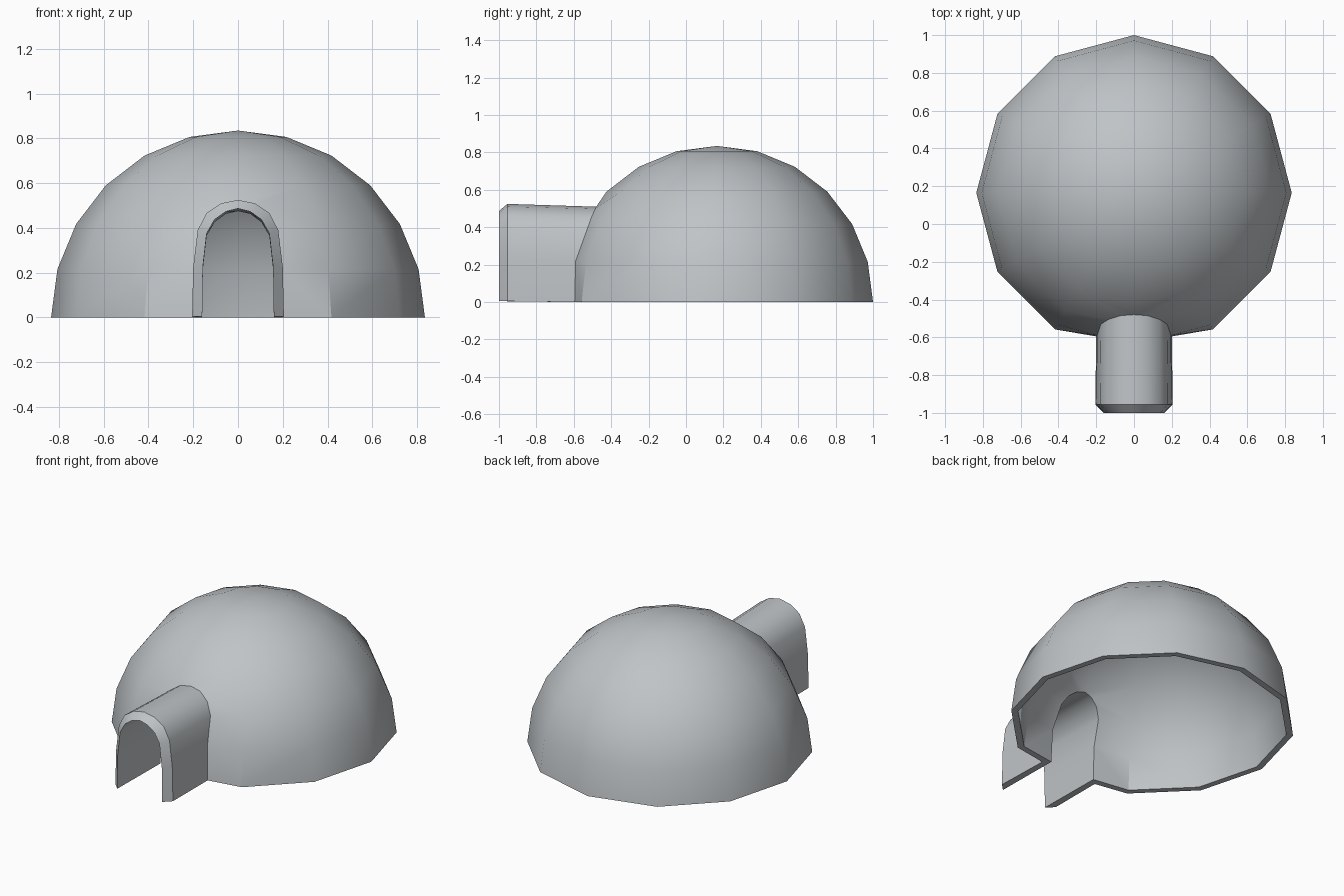
import bpy, bmesh, math

if "Cube" in bpy.data.objects:
    bpy.data.objects.remove(bpy.data.objects["Cube"])

CY, SEG, RINGS = 0.165, 12, 6

snow = bpy.data.materials.new("pale snow grey")
snow.diffuse_color = (0.52, 0.55, 0.57, 1)
snow.use_nodes = True
snow.node_tree.nodes["Principled BSDF"].inputs["Base Color"].default_value = snow.diffuse_color

# Right half of the doorway from floor to crown: x, y at the dome wall, z at the dome, z at the mouth
OUTER = [(0.20, -0.595, 0.0, 0.005), (0.195, -0.59, 0.22, 0.225), (0.175, -0.53, 0.385, 0.39),
         (0.135, -0.505, 0.455, 0.467), (0.07, -0.485, 0.498, 0.51), (0, -0.48, 0.51, 0.525)]
INNER = [(0.16, -0.56, 0.0, 0.005), (0.157, -0.55, 0.215, 0.225), (0.14, -0.49, 0.365, 0.375),
         (0.105, -0.465, 0.425, 0.437), (0.055, -0.45, 0.463, 0.473), (0, -0.44, 0.475, 0.487)]

bm = bmesh.new()


def arch(profile, at_mouth, y_mouth, flare):
    """Full doorway arch, right floor to left floor."""
    pts = []
    for x, y, z, zm in profile:
        pts.append((x + flare, y_mouth, zm) if at_mouth and x else
                   (x, y_mouth, zm) if at_mouth else (x, y, z))
    pts += [(-x, y, z) for x, y, z in reversed(pts[:-1])]
    return [bm.verts.new(p) for p in pts]


def strip(a, b):
    for i in range(len(a) - 1):
        bm.faces.new((a[i], a[i + 1], b[i + 1], b[i]))


def layer(r, profile, y_mouth, flare):
    """One skin: hemisphere with a doorway and its tunnel. Returns the open rim loop."""
    g = {}
    for j in range(RINGS):
        e = math.pi / 2 * j / RINGS
        for k in range(SEG):
            if k == 0 and j < 3:
                continue  # front column makes way for the door
            t = -math.pi / 2 + 2 * math.pi * k / SEG
            g[j, k] = bm.verts.new((r * math.cos(e) * math.cos(t),
                                    CY + r * math.cos(e) * math.sin(t), r * math.sin(e)))
    apex = bm.verts.new((0, CY, r))
    for k in range(SEG):
        n = (k + 1) % SEG
        for j in range(RINGS - 1):
            if j < 3 and 0 in (k, n):
                continue
            bm.faces.new((g[j, k], g[j, n], g[j + 1, n], g[j + 1, k]))
        bm.faces.new((g[RINGS - 1, k], g[RINGS - 1, n], apex))
    wall = arch(profile, False, 0, 0)
    mouth = arch(profile, True, y_mouth, flare)
    strip(wall, mouth)
    # stitch the doorway to the dome on both sides
    for col, a in ((1, wall[:6]), (SEG - 1, wall[:4:-1])):
        c = [g[j, col] for j in range(4)]
        bm.faces.new((c[0], a[0], a[1], c[1]))
        bm.faces.new((c[1], a[1], a[2], c[2]))
        bm.faces.new((c[2], a[2], a[3]))
        bm.faces.new((c[2], a[3], a[4], c[3]))
        bm.faces.new((c[3], a[4], a[5], g[3, 0]))
    base = [wall[0]] + [g[0, k] for k in range(1, SEG)] + [wall[-1]]
    return base + mouth[::-1] + [wall[0]]


# Outer and inner skins, joined along floor and chamfered tunnel mouth
outer_rim = layer(0.835, OUTER, -0.955, 0.005)
inner_rim = layer(0.795, INNER, -1.0, 0.0)
strip(outer_rim, inner_rim)

bmesh.ops.recalc_face_normals(bm, faces=bm.faces)
mesh = bpy.data.meshes.new("igloo_shell")
bm.to_mesh(mesh)
bm.free()
mesh.materials.append(snow)
igloo = bpy.data.objects.new("igloo_shell", mesh)
bpy.context.collection.objects.link(igloo)

# Smooth dome, crisp doorway and rims
bpy.context.view_layer.objects.active = igloo
igloo.select_set(True)
bpy.ops.object.shade_smooth_by_angle(angle=math.radians(32))
